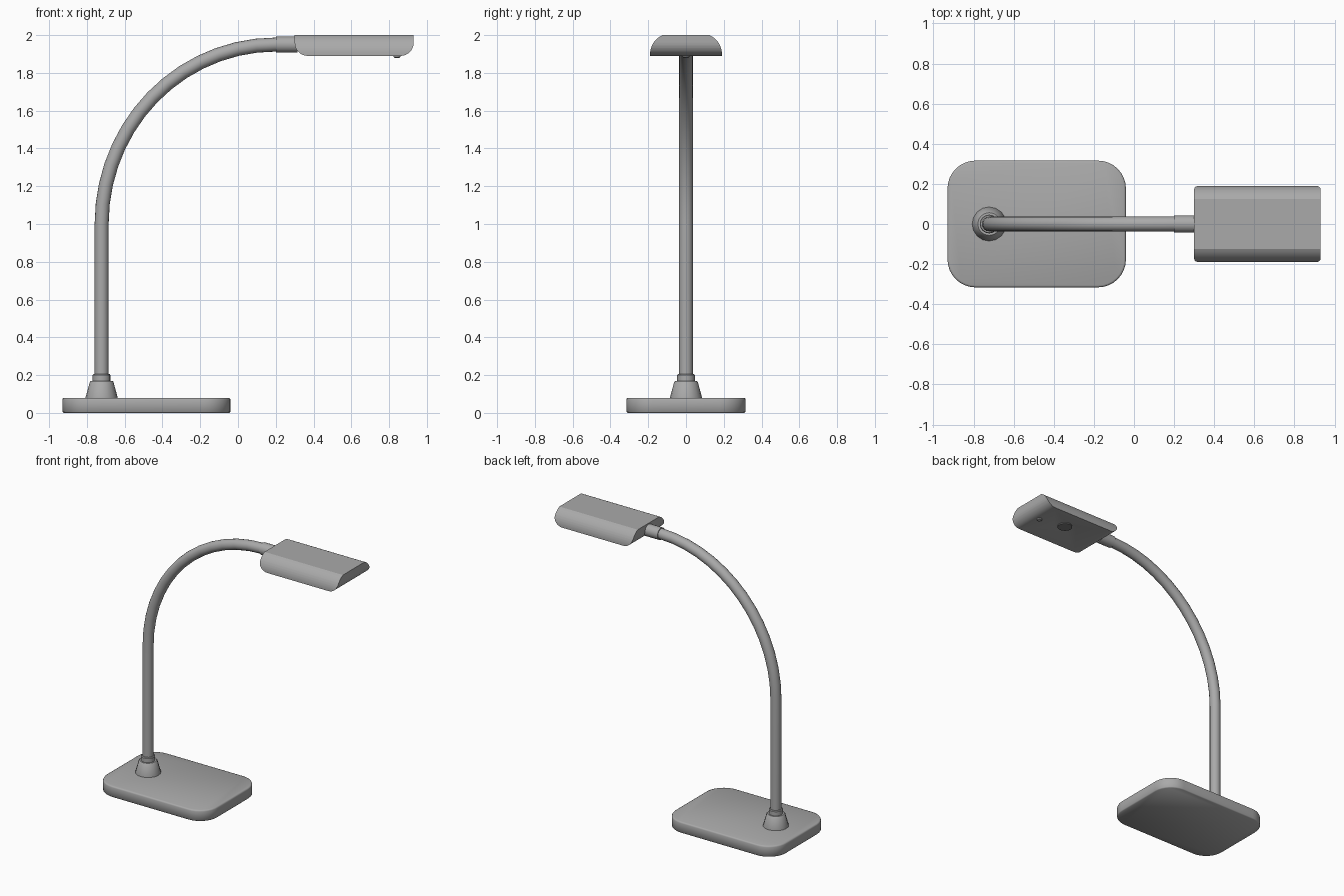
import bpy, bmesh, math
from math import sin, cos, sqrt, pi, asin

if "Cube" in bpy.data.objects:
    bpy.data.objects.remove(bpy.data.objects["Cube"])

# Mid grey finish shared by every part
grey = bpy.data.materials.new("mid_grey")
grey.diffuse_color = (0.4, 0.4, 0.4, 1)
grey.use_nodes = True
grey.node_tree.nodes["Principled BSDF"].inputs["Base Color"].default_value = grey.diffuse_color
# Darker finish for the light opening
dark = bpy.data.materials.new("dark_grey")
dark.diffuse_color = (0.2, 0.2, 0.2, 1)
dark.use_nodes = True
dark.node_tree.nodes["Principled BSDF"].inputs["Base Color"].default_value = dark.diffuse_color


def finish(ob, angle=35, mat=grey):
    ob.data.materials.append(mat)
    bpy.ops.object.select_all(action='DESELECT')
    ob.select_set(True)
    bpy.context.view_layer.objects.active = ob
    bpy.ops.object.shade_smooth_by_angle(angle=math.radians(angle))


def stack(name, loops, angle=35, mat=grey):
    """Skin a stack of equal-sized point loops and cap both ends."""
    bm = bmesh.new()
    rings = [[bm.verts.new(p) for p in loop] for loop in loops]
    n = len(rings[0])
    for a, b in zip(rings, rings[1:]):
        for i in range(n):
            j = (i + 1) % n
            bm.faces.new((a[i], a[j], b[j], b[i]))
    bm.faces.new(rings[0][::-1])
    bm.faces.new(rings[-1])
    bmesh.ops.recalc_face_normals(bm, faces=bm.faces)
    me = bpy.data.meshes.new(name)
    bm.to_mesh(me)
    bm.free()
    ob = bpy.data.objects.new(name, me)
    bpy.context.collection.objects.link(ob)
    finish(ob, angle, mat)
    return ob


def lathe(name, x, profile, n=16, mat=grey):
    """Upright turned part from (radius, z) pairs."""
    return stack(name, [[(x + r * cos(2 * pi * i / n), r * sin(2 * pi * i / n), z)
                         for i in range(n)] for r, z in profile], 35, mat)


def rounded(cx, hx, hy, r, z, seg=8):
    pts = []
    for k, (sx, sy) in enumerate(((1, 1), (-1, 1), (-1, -1), (1, -1))):
        for i in range(seg + 1):
            a = pi / 2 * (k + i / seg)
            pts.append((cx + sx * (hx - r) + r * cos(a), sy * (hy - r) + r * sin(a), z))
    return pts


# Base slab with softened top and bottom edges
stack("base", [rounded(-0.485, 0.445 - d, 0.316 - d, 0.14 - d, z) for d, z in
               ((0.006, 0), (0, 0.006), (0, 0.07), (0.003, 0.077), (0.01, 0.08))], 50)

# Stem socket
STEM_X = -0.722
lathe("stem_socket", STEM_X, [(0.085, 0.075), (0.085, 0.082), (0.062, 0.165), (0.057, 0.17),
                              (0.047, 0.17), (0.047, 0.2), (0.043, 0.205)])

# Gooseneck: straight stem, then a quarter ellipse
path = [(STEM_X, 0, 0.17)]
for i in range(15):
    a = pi / 2 * i / 14
    path.append((0.2 - 0.922 * cos(a), 0, 1.0 + 0.95 * sin(a)))
path.append((0.25, 0, 1.95))
cu = bpy.data.curves.new("gooseneck", 'CURVE')
cu.dimensions = '3D'
cu.bevel_depth = 0.037
cu.bevel_resolution = 6
cu.use_fill_caps = True
sp = cu.splines.new('POLY')
sp.points.add(len(path) - 1)
for p, co in zip(sp.points, path):
    p.co = (*co, 1)
neck = bpy.data.objects.new("gooseneck", cu)
bpy.context.collection.objects.link(neck)
bpy.ops.object.select_all(action='DESELECT')
neck.select_set(True)
bpy.context.view_layer.objects.active = neck
bpy.ops.object.convert(target='MESH')
finish(neck)

# Sleeve joining neck and head
stack("neck_sleeve", [[(x, 0.043 * cos(2 * pi * i / 20), 1.95 + 0.043 * sin(2 * pi * i / 20))
                       for i in range(20)] for x in (0.2, 0.315)])


# Lamp head: sides curve in toward the top, ends curve in toward the bottom
def rect(x0, x1, hy, z):
    return [(x0, -hy, z), (x1, -hy, z), (x1, hy, z), (x0, hy, z)]


X0, X1, R_END, R_SIDE = 0.30, 0.93, 0.07, 0.109
levels = [1.96 - R_END * cos(pi / 2 * i / 8) for i in range(9)]
levels += [1.90 + R_SIDE * sin(asin(0.1 / R_SIDE) * i / 8) for i in range(1, 9)]
# The underside is a shallow dish sloping up to the light
head = [rect(0.56, 0.67, 0.055, 1.92), rect(0.38, 0.85, 0.178, 1.89)]
for z in sorted(levels):
    inset = R_END - sqrt(max(0, R_END ** 2 - (1.96 - z) ** 2)) if z < 1.96 else 0
    hy = 0.19 - R_SIDE + sqrt(R_SIDE ** 2 - max(0, z - 1.90) ** 2)
    head.append(rect(X0 + inset, X1 - inset, hy, z))
stack("lamp_head", head, 20)

# Light and switch on the underside
lathe("light", 0.615, [(0.05, 1.912), (0.05, 1.93)], 20, dark)
lathe("switch_button", 0.842, [(0.013, 1.88), (0.018, 1.884), (0.018, 1.925)])
